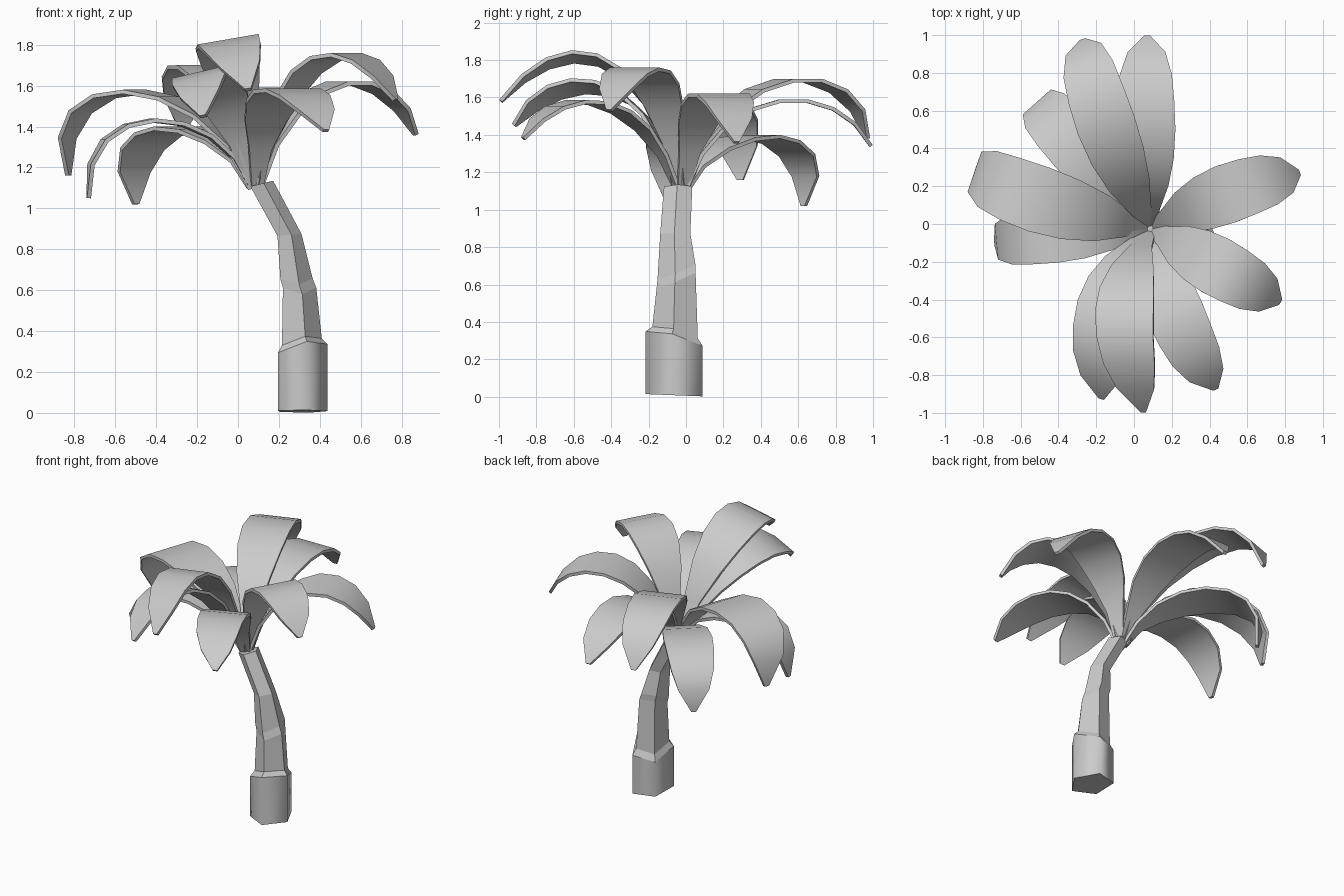
import bpy, bmesh, math
from mathutils import Vector

if "Cube" in bpy.data.objects:
    bpy.data.objects.remove(bpy.data.objects["Cube"])


def make_object(name, bm):
    bmesh.ops.recalc_face_normals(bm, faces=bm.faces)
    mesh = bpy.data.meshes.new(name)
    bm.to_mesh(mesh)
    bm.free()
    obj = bpy.data.objects.new(name, mesh)
    bpy.context.collection.objects.link(obj)
    return obj


def loft(bm, rings, closed):
    for a, b in zip(rings, rings[1:]):
        n = len(a)
        for i in range(n if closed else n - 1):
            j = (i + 1) % n
            bm.faces.new((a[i], a[j], b[j], b[i]))


# Trunk: stacked five-sided rings (centre x, y, z, radius x, y, slope x, y)
trunk_rings = [
    (.307, -.06, .008, .131, .160, 0, -.04),
    (.307, -.06, .300, .131, .160, .25, -.27),
    (.305, -.055, .335, .105, .128, .25, -.27),
    (.295, -.050, .625, .088, .110, -.1, .40),
    (.280, -.048, .670, .085, .107, -.1, .40),
    (.247, -.055, .870, .063, .085, .1, 0),
    (.112, -.040, 1.12, .060, .080, .25, 0),
]
bm = bmesh.new()
rings = []
for cx, cy, cz, rx, ry, sx, sy in trunk_rings:
    ring = []
    for k in range(5):
        a = math.radians(-77 + 72 * k)
        dx, dy = rx * math.cos(a), ry * math.sin(a)
        ring.append(bm.verts.new((cx + dx, cy + dy, cz + sx * dx + sy * dy)))
    rings.append(ring)
loft(bm, rings, True)
bm.faces.new(rings[0][::-1])
bm.faces.new(rings[-1])
# the foot of the trunk is shaded smooth
bm.faces.ensure_lookup_table()
for i in range(5):
    bm.faces[i].smooth = True
make_object("trunk", bm)

# Fronds: arched leaf bands growing out of the trunk top
HALF_WIDTHS = [.03, .06, .112, .145, .157, .152, .138, .10, .015]
ROOT = Vector((.085, -.025))
ROOT_Z = 1.10


def bezier(t, a, b, c, d):
    u = 1 - t
    return a * u**3 + 3 * b * t * u * u + 3 * c * t * t * u + d * t**3


def frond(name, tip_x, tip_y, tip_z, peak, curl, bend, roll, width):
    tip = Vector((tip_x, tip_y))
    side = (tip - ROOT).normalized()
    start = ROOT + side * .02
    left = Vector((-side.y, side.x))
    across = Vector((left.x * math.cos(roll), left.y * math.cos(roll), math.sin(roll)))
    high = (peak - .125 * (ROOT_Z + tip_z)) / .75
    bm = bmesh.new()
    rows = []
    last = len(HALF_WIDTHS) - 1
    for i, half in enumerate(HALF_WIDTHS):
        t = i / last
        p = start + (tip - start) * bezier(t, 0, .2, curl, 1)
        p += left * bend * math.sin(math.pi * t)
        centre = Vector((p.x, p.y, bezier(t, ROOT_Z, high, high, tip_z)))
        rows.append([bm.verts.new(centre + across * half * width * s) for s in (-1, 1)])
    loft(bm, rows, False)
    obj = make_object(name, bm)
    mod = obj.modifiers.new("thickness", 'SOLIDIFY')
    mod.thickness = .02
    mod.offset = 0
    bpy.ops.object.select_all(action='DESELECT')
    obj.select_set(True)
    bpy.context.view_layer.objects.active = obj
    bpy.ops.object.modifier_apply(modifier=mod.name)
    bpy.ops.object.shade_smooth_by_angle(angle=math.radians(45))


# tip x, y, z, peak height, curl, sideways bend, roll, width factor
fronds = {
    "frond_right_back": (.87, .27, 1.36, 1.61, .83, .03, 0, 1),
    "frond_right_front": (.77, -.41, 1.53, 1.735, .78, 0, 0, 1),
    "frond_front_right": (.43, -.87, 1.38, 1.57, .78, -.045, 0, .97),
    "frond_front": (.05, -.99, 1.58, 1.80, .68, -.12, .17, 1),
    "frond_front_left": (-.17, -.92, 1.45, 1.65, .78, -.11, .22, 1),
    "frond_left": (-.83, .29, 1.16, 1.57, 1.12, .045, 0, 1.13),
    "frond_left_low": (-.73, -.10, 1.05, 1.43, 1.07, -.015, 0, .95),
    "frond_back_left_low": (-.50, .63, 1.02, 1.39, 1.17, 0, 0, 1),
    "frond_back_left": (-.27, .97, 1.38, 1.69, .95, .035, 0, 1),
    "frond_back": (.07, .99, 1.34, 1.58, .82, .015, 0, 1),
}
for name, values in fronds.items():
    frond(name, *values)
